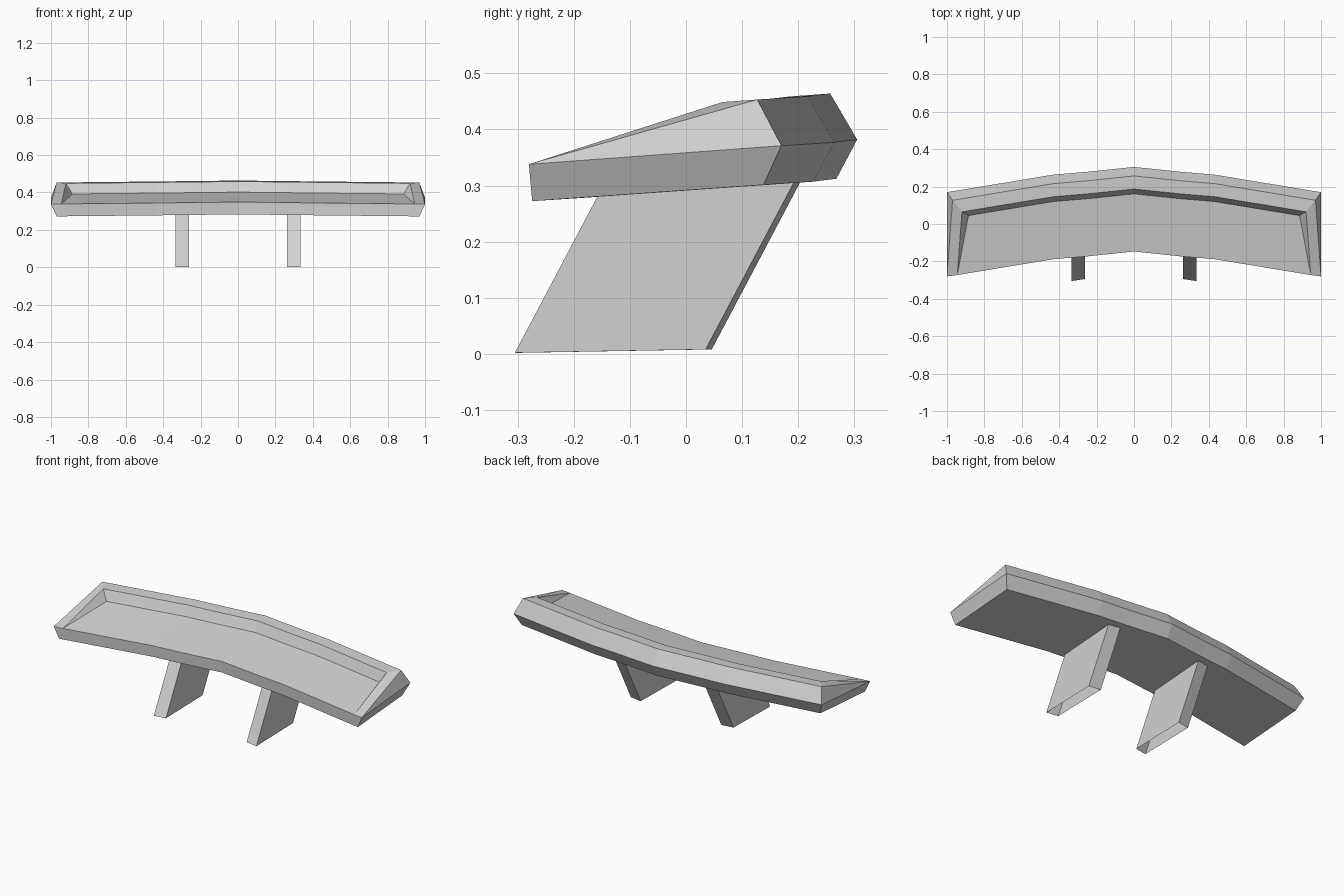
import bpy
import bmesh

default = bpy.data.objects.get("Cube")
if default:
    bpy.data.objects.remove(default, do_unlink=True)

GREY = (0.64, 0.64, 0.64, 1)
grey = bpy.data.materials.new("plain grey")
grey.use_nodes = True
grey.diffuse_color = GREY
grey.node_tree.nodes["Principled BSDF"].inputs["Base Color"].default_value = GREY


def interpolate(x, table):
    """Piecewise linear lookup in a list of (x, value)."""
    for (x0, v0), (x1, v1) in zip(table, table[1:]):
        if x <= x1:
            return v0 + (v1 - v0) * (x - x0) / (x1 - x0)
    return table[-1][1]


SWEEP = [(0, 0), (0.25, -0.026), (0.43, -0.041), (1, -0.135)]
DROP = [(0, 0), (0.25, -0.003), (0.43, -0.005), (1, -0.011)]


def finish(bm, name):
    """Turn half a part into an object mirrored across x."""
    bmesh.ops.recalc_face_normals(bm, faces=bm.faces)
    mesh = bpy.data.meshes.new(name)
    bm.to_mesh(mesh)
    bm.free()
    mesh.materials.append(grey)
    obj = bpy.data.objects.new(name, mesh)
    bpy.context.collection.objects.link(obj)
    obj.modifiers.new("mirror", "MIRROR")
    return obj


# Wing: section rows as (y, z at the middle, x where the row ends)
ROWS = {
    "back": (0.305, 0.382, 1.0),
    "ridge": (0.257, 0.464, 0.97),
    "rim": (0.187, 0.459, 0.92),
    "floor": (0.161, 0.402, 0.885),
    "lip": (-0.147, 0.349, 0.945),
    "front_bottom": (-0.144, 0.283, 0.97),
    "back_bottom": (0.268, 0.312, 0.97),
}
bm = bmesh.new()
loft = {}
for row, (y, z, end) in ROWS.items():
    loft[row] = [bm.verts.new((x, y + interpolate(x, SWEEP), z + interpolate(x, DROP)))
                 for x in (0, 0.25, 0.43, end)]
rows = list(loft.values())
for a, b in zip(rows, rows[1:] + rows[:1]):
    for i in range(3):
        bm.faces.new((a[i], a[i + 1], b[i + 1], b[i]))

# Wing tip: sloping rim that runs down to the front corner
tip = {row: verts[-1] for row, verts in loft.items()}
tip["corner"] = bm.verts.new((1, -0.28, 0.338))
for face in (("corner", "back", "back_bottom", "front_bottom"),
             ("corner", "ridge", "back"),
             ("corner", "lip", "rim", "ridge"),
             ("rim", "lip", "floor"),
             ("lip", "corner", "front_bottom")):
    bm.faces.new([tip[n] for n in face])
finish(bm, "wing")

# Supports: raked hollow struts, open at the foot, skewed with the wing sweep
bm = bmesh.new()
OUTLINE = [(-0.294, 0.002), (0.046, 0.008), (0.211, 0.32), (-0.126, 0.32)]
inner = [bm.verts.new((0.262, y, z)) for y, z in OUTLINE]
outer = [bm.verts.new((0.333, y - 0.011, z)) for y, z in OUTLINE]
bm.faces.new(inner)
bm.faces.new(outer)
for i in (1, 2, 3):
    j = (i + 1) % 4
    bm.faces.new((inner[i], inner[j], outer[j], outer[i]))
finish(bm, "supports")
